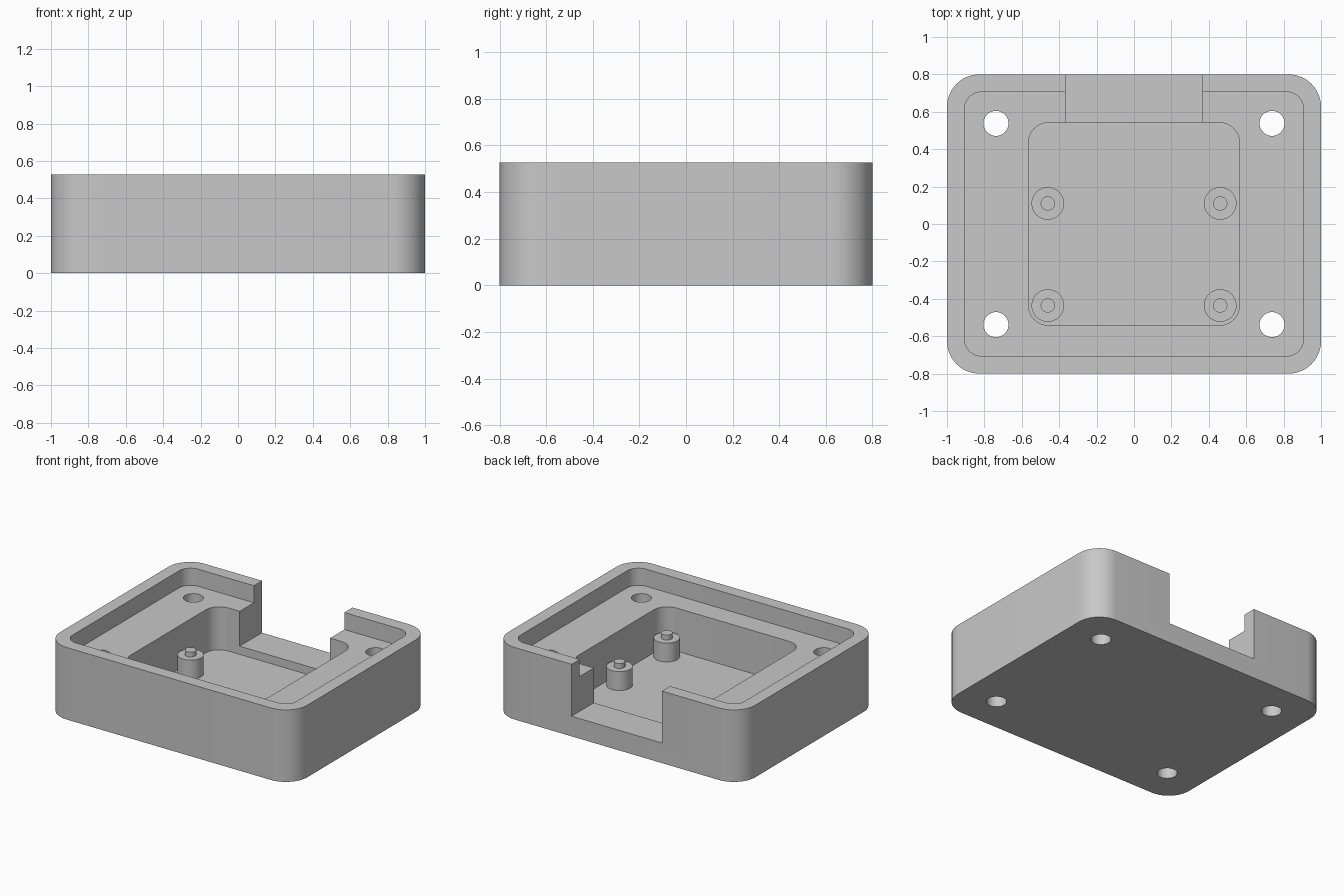
import bpy
import bmesh
from math import cos, sin, pi, radians

start_cube = bpy.data.objects.get("Cube")
if start_cube:
    bpy.data.objects.remove(start_cube, do_unlink=True)

grey = bpy.data.materials.new("plain grey")
grey.use_nodes = True
colour = (0.58, 0.58, 0.58, 1)
grey.diffuse_color = colour
grey.node_tree.nodes["Principled BSDF"].inputs["Base Color"].default_value = colour

WIDTH, DEPTH, HEIGHT = 2.0, 1.6, 0.527
WALL = 0.094
LEDGE_Z, NOTCH_Z, FLOOR_Z = 0.402, 0.147, 0.087
POST_TOP, PIN_TOP = 0.225, 0.261


def prism(name, outline, z0, z1):
    """Extrude a closed outline from z0 up to z1."""
    bm = bmesh.new()
    face = bm.faces.new([bm.verts.new((x, y, z0)) for x, y in outline])
    top = bmesh.ops.extrude_face_region(bm, geom=[face])["geom"]
    verts = [v for v in top if isinstance(v, bmesh.types.BMVert)]
    bmesh.ops.translate(bm, verts=verts, vec=(0, 0, z1 - z0))
    bmesh.ops.recalc_face_normals(bm, faces=bm.faces)
    mesh = bpy.data.meshes.new(name)
    bm.to_mesh(mesh)
    bm.free()
    mesh.materials.append(grey)
    obj = bpy.data.objects.new(name, mesh)
    bpy.context.collection.objects.link(obj)
    return obj


def rounded(w, d, r, steps=12):
    """Rectangle outline with round corners, centred on the origin."""
    points = []
    for i, (sx, sy) in enumerate([(1, 1), (-1, 1), (-1, -1), (1, -1)]):
        for k in range(steps + 1):
            a = (i + k / steps) * pi / 2
            points.append((sx * (w / 2 - r) + r * cos(a), sy * (d / 2 - r) + r * sin(a)))
    return points


def circle(x, y, r, steps=40):
    return [(x + r * cos(2 * pi * k / steps), y + r * sin(2 * pi * k / steps))
            for k in range(steps)]


def activate(obj):
    bpy.ops.object.select_all(action="DESELECT")
    obj.select_set(True)
    bpy.context.view_layer.objects.active = obj


def smooth(obj):
    activate(obj)
    bpy.ops.object.shade_smooth_by_angle(angle=radians(30))


# Tray body and the shapes cut out of it
body = prism("tray_body", rounded(WIDTH, DEPTH, 0.174), 0, HEIGHT)
above = HEIGHT + 0.1
notch = [(-0.366, 0.53), (0.366, 0.53), (0.366, 0.9), (-0.366, 0.9)]
cutters = [
    prism("lid_recess_cutter",
          rounded(WIDTH - 2 * WALL, DEPTH - 2 * WALL, 0.09), LEDGE_Z, above),
    prism("pocket_cutter", rounded(1.128, 1.084, 0.108), FLOOR_Z, above),
    prism("back_notch_cutter", notch, NOTCH_Z, above),
]
for x in (-0.738, 0.738):
    for y in (-0.538, 0.538):
        cutters.append(prism("screw_hole_cutter", circle(x, y, 0.067), -0.1, above))

activate(body)
for cutter in cutters:
    cutter.hide_render = True
    mod = body.modifiers.new(cutter.name, "BOOLEAN")
    mod.operation = "DIFFERENCE"
    mod.solver = "EXACT"
    mod.object = cutter
    bpy.ops.object.modifier_apply(modifier=mod.name)
    bpy.data.objects.remove(cutter, do_unlink=True)
smooth(body)

# Four standoffs, each a post with a thin locating pin
for side, x in (("right", -0.461), ("left", 0.461)):
    for end, y in (("front", -0.436), ("back", 0.11)):
        smooth(prism(f"{end}_{side}_post", circle(x, y, 0.087), FLOOR_Z - 0.01, POST_TOP))
        smooth(prism(f"{end}_{side}_pin", circle(x, y, 0.038), POST_TOP - 0.01, PIN_TOP))
